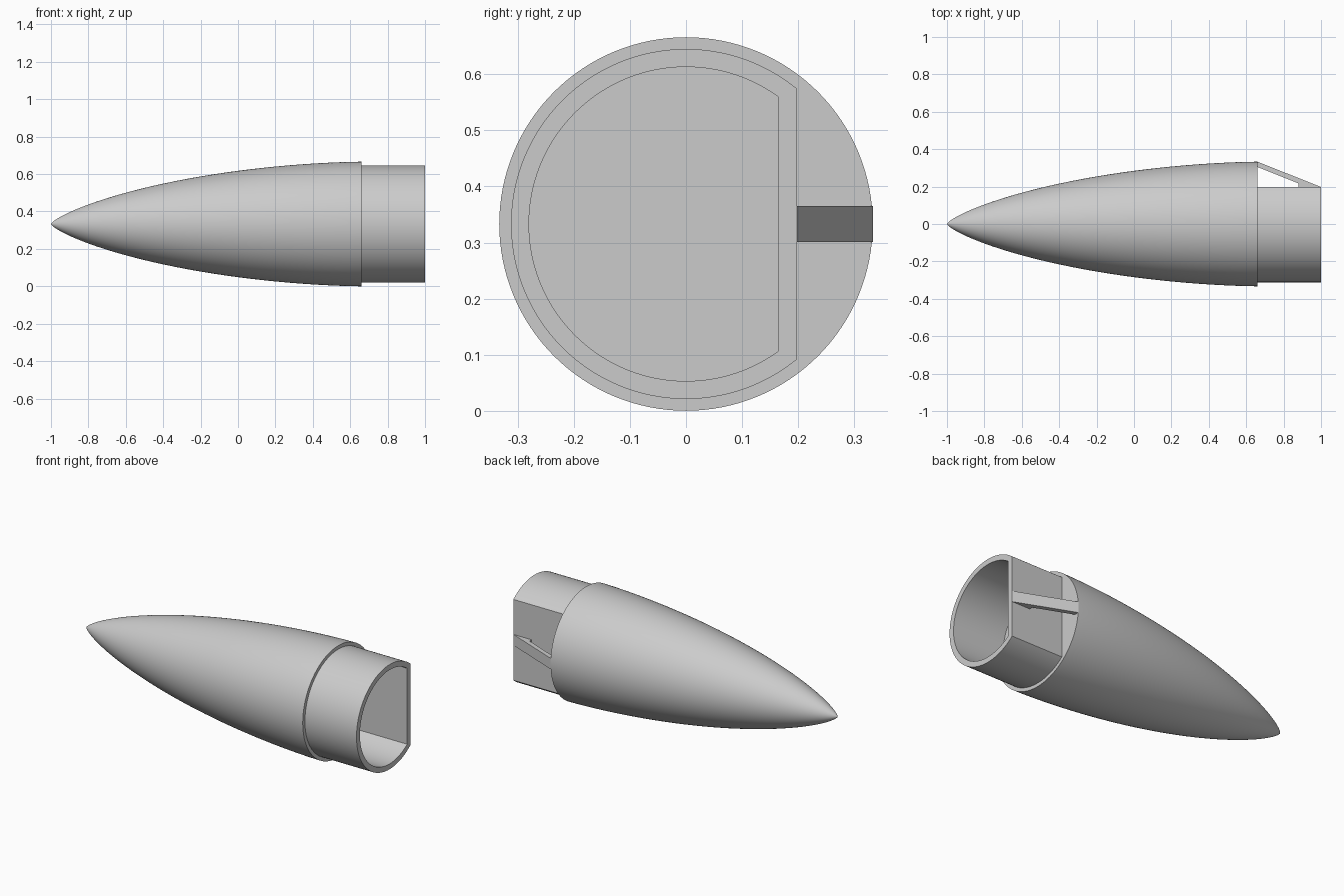
import bpy, bmesh, math

old = bpy.data.objects.get("Cube")
if old:
    bpy.data.objects.remove(old, do_unlink=True)

RADIUS, TIP, BASE, END = 0.333, -1.0, 0.66, 1.0
AXIS_Z = RADIUS
SEGMENTS = 128

grey = bpy.data.materials.new("plain grey")
grey.use_nodes = True
grey.diffuse_color = (0.6, 0.6, 0.6, 1)
grey.node_tree.nodes["Principled BSDF"].inputs["Base Color"].default_value = (0.6, 0.6, 0.6, 1)


def finish(name, bm):
    """Turn a bmesh into a named object, smooth with sharp edges."""
    bmesh.ops.recalc_face_normals(bm, faces=bm.faces)
    mesh = bpy.data.meshes.new(name)
    bm.to_mesh(mesh)
    bm.free()
    mesh.materials.append(grey)
    obj = bpy.data.objects.new(name, mesh)
    bpy.context.collection.objects.link(obj)
    bpy.ops.object.select_all(action='DESELECT')
    obj.select_set(True)
    bpy.context.view_layer.objects.active = obj
    bpy.ops.object.shade_smooth_by_angle(angle=math.radians(30))
    return obj


def haack_radius(theta):
    """Radius of a low-drag nose profile, theta running from 0 to pi."""
    area = theta - math.sin(2 * theta) / 2 + math.sin(theta) ** 3 / 3
    return RADIUS * math.sqrt(max(area, 0) / math.pi)


def d_outline(radius, flat):
    """Circle in y and z with a straight cut at y = flat."""
    start = math.acos(flat / radius)
    sweep = 2 * (math.pi - start)
    angles = [start + sweep * i / SEGMENTS for i in range(SEGMENTS + 1)]
    return [(radius * math.cos(a), AXIS_Z + radius * math.sin(a)) for a in angles]


# Nose cone: closed body of revolution around x
bm = bmesh.new()
tip = bm.verts.new((TIP, 0, AXIS_Z))
STEPS = 48
previous = None
for i in range(1, STEPS + 1):
    theta = math.pi * i / STEPS
    x = TIP + (BASE - TIP) * (1 - math.cos(theta)) / 2
    r = haack_radius(theta)
    turn = [2 * math.pi * k / SEGMENTS for k in range(SEGMENTS)]
    ring = [bm.verts.new((x, r * math.cos(a), AXIS_Z + r * math.sin(a))) for a in turn]
    for k in range(SEGMENTS):
        n = (k + 1) % SEGMENTS
        if previous:
            bm.faces.new((previous[k], previous[n], ring[n], ring[k]))
        else:
            bm.faces.new((tip, ring[n], ring[k]))
    previous = ring
bm.faces.new(previous)
finish("nose_cone", bm)

# Shoulder: hollow D-shaped sleeve, open at the rear
bm = bmesh.new()
outer, inner = d_outline(0.312, 0.198), d_outline(0.28, 0.165)
loops = [[bm.verts.new((x, y, z)) for y, z in outline]
         for outline, x in ((outer, BASE), (outer, END), (inner, END), (inner, BASE))]
for a, b in zip(loops, loops[1:] + loops[:1]):
    for k in range(len(a)):
        n = (k + 1) % len(a)
        bm.faces.new((a[k], a[n], b[n], b[k]))
finish("shoulder", bm)

# Strut: slanted bar with a small foot on the flat of the shoulder
bm = bmesh.new()
profile = [(BASE, RADIUS), (END, 0.198), (0.88, 0.198), (0.88, 0.217), (BASE, 0.305)]
half = 0.0325
face = bm.faces.new([bm.verts.new((x, y, AXIS_Z - half)) for x, y in profile])
extruded = bmesh.ops.extrude_face_region(bm, geom=[face], use_keep_orig=True)
top = [v for v in extruded["geom"] if isinstance(v, bmesh.types.BMVert)]
bmesh.ops.translate(bm, verts=top, vec=(0, 0, 2 * half))
finish("strut", bm)
